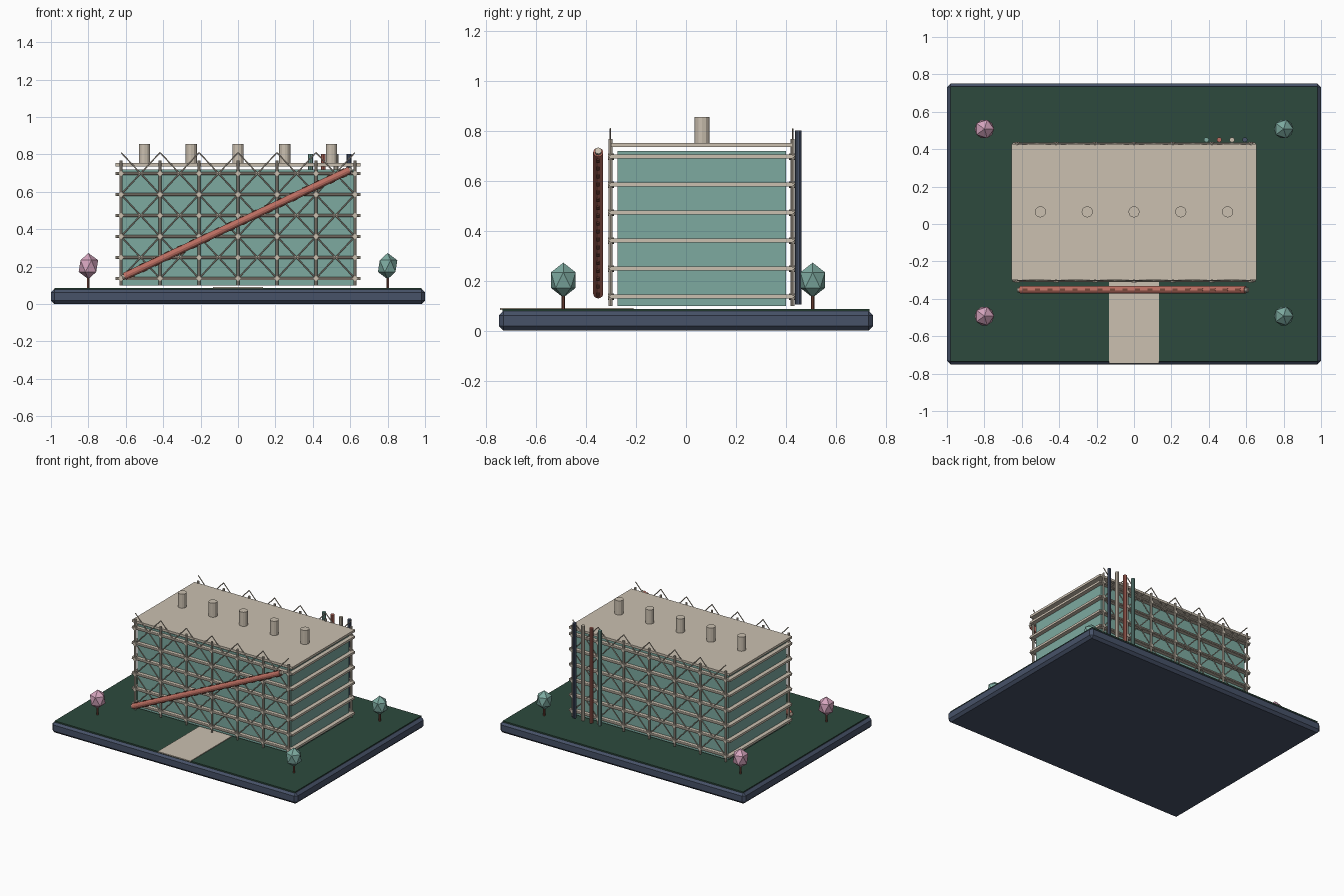
import bpy, bmesh, math
from mathutils import Vector, Matrix

if "Cube" in bpy.data.objects:
    bpy.data.objects.remove(bpy.data.objects["Cube"])


def material(name, hex_code):
    def lin(v):
        v /= 255
        return v / 12.92 if v < 0.04045 else ((v + 0.055) / 1.055) ** 2.4
    m = bpy.data.materials.new(name)
    m.diffuse_color = [lin(int(hex_code[i:i + 2], 16)) for i in (0, 2, 4)] + [1]
    m.use_nodes = True
    m.node_tree.nodes["Principled BSDF"].inputs["Base Color"].default_value = m.diffuse_color
    return m


BEIGE = material("beige", "CBC0B0")
TEAL = material("teal", "7DAAA0")
RED = material("terracotta", "BC6F62")
NAVY = material("navy", "475268")
GREEN = material("dark green", "2D4A3D")
PINK = material("pink", "D6A5BE")
BROWN = material("brown", "7C4A3C")


def finish(name, bm, mat, smooth=False):
    me = bpy.data.meshes.new(name)
    bm.to_mesh(me)
    bm.free()
    me.materials.append(mat)
    ob = bpy.data.objects.new(name, me)
    bpy.context.collection.objects.link(ob)
    return ob


def add_box(bm, lo, hi):
    lo, hi = Vector(lo), Vector(hi)
    bmesh.ops.create_cube(bm, size=1, matrix=Matrix.Translation((lo + hi) / 2)
                          @ Matrix.Diagonal((*(hi - lo), 1)))


def add_rod(bm, a, b, r, sides=8):
    a, b = Vector(a), Vector(b)
    d = b - a
    rot = d.to_track_quat('Z', 'Y').to_matrix().to_4x4()
    bmesh.ops.create_cone(bm, cap_ends=True, segments=sides, radius1=r, radius2=r,
                          depth=d.length, matrix=Matrix.Translation((a + b) / 2) @ rot)


def box(name, lo, hi, mat, bevel=0):
    bm = bmesh.new()
    add_box(bm, lo, hi)
    if bevel:
        bmesh.ops.bevel(bm, geom=bm.edges[:], offset=bevel, segments=1, affect='EDGES')
    return finish(name, bm, mat)


def rods(name, items, mat, sides=8):
    bm = bmesh.new()
    for a, b, r in items:
        add_rod(bm, a, b, r, sides)
    return finish(name, bm, mat)


# Ground: chamfered slab, lawn and entrance path
box("base_slab", (-1, -0.75, 0), (1, 0.75, 0.08), NAVY, 0.018)
box("lawn", (-0.98, -0.735, 0.07), (0.98, 0.735, 0.087), GREEN)
box("entrance_path", (-0.133, -0.745, 0.084), (0.133, -0.21, 0.092), BEIGE)

# Building: glazed core, floor slabs, roof
FLOORS = [0.137 + 0.1122 * i for i in range(6)]
box("glass_core", (-0.625, -0.275, 0.10), (0.625, 0.40, 0.72), TEAL)
bm = bmesh.new()
for z in FLOORS:
    add_box(bm, (-0.655, -0.30, z - 0.008), (0.655, 0.425, z + 0.008))
finish("floor_slabs", bm, BEIGE)
box("roof_slab", (-0.655, -0.30, 0.736), (0.655, 0.428, 0.753), BEIGE)

# Exposed frame on the front and back facades
COLS = [-0.625 + 1.25 / 6 * i for i in range(7)]
for side, y, out in (("front", -0.303, -1), ("back", 0.428, 1)):
    rods(side + "_columns", [((x, y, 0.10), (x, y, 0.768), 0.008) for x in COLS], BEIGE)
    rods(side + "_beams", [((-0.65, y, z), (0.65, y, z), 0.007) for z in FLOORS], BEIGE)
    rods(side + "_joints", [((x, y - out * 0.015, z), (x, y + out * 0.01, z), 0.013)
                            for x in COLS for z in FLOORS], BEIGE)
    # cross braces, each spanning two floors, the top row rising past the roof
    braces = []
    for x0, x1 in zip(COLS, COLS[1:]):
        for k in range(3):
            z0 = FLOORS[0] + 0.2244 * k
            z1 = z0 + 0.2244
            braces += [((x0, y, z0), (x1, y, z1), 0.0035), ((x0, y, z1), (x1, y, z0), 0.0035)]
    rods(side + "_cross_braces", braces, BEIGE, 6)

# Sloping escalator tube with end collars and a row of step plates
P, Q = Vector((-0.607, -0.352, 0.148)), Vector((0.597, -0.352, 0.716))
D = (Q - P).normalized()
rods("escalator_tube", [(P, Q, 0.02)], RED, 12)
rods("escalator_ends", [(P - D * 0.014, P + D * 0.01, 0.014),
                        (Q - D * 0.01, Q + D * 0.014, 0.014)], BEIGE, 10)
bm = bmesh.new()
slope = Matrix.Rotation(-math.atan2(D.z, D.x), 4, 'Y')
for i in range(18):
    c = P.lerp(Q, (i + 0.5) / 18)
    bmesh.ops.create_cube(bm, size=1, matrix=Matrix.Translation(c) @ slope
                          @ Matrix.Diagonal((0.028, 0.012, 0.046, 1)))
finish("escalator_steps", bm, BROWN)

# Roof vents
rods("roof_vents", [((x, 0.065, 0.745), (x, 0.065, 0.857), 0.03)
                    for x in (-0.5, -0.25, 0, 0.25, 0.5)], BEIGE, 12)

# Coloured service pipes on the back
for name, x, mat in (("teal", 0.387, TEAL), ("red", 0.456, RED),
                     ("beige", 0.524, BEIGE), ("navy", 0.593, NAVY)):
    rods(name + "_service_pipe", [((x, 0.45, 0.105), (x, 0.45, 0.803), 0.0135)], mat, 10)

# Trees: faceted crowns on thin trunks
for x, mat in ((-0.8, PINK), (0.8, TEAL)):
    for y in (-0.492, 0.508):
        rods("tree_trunk", [((x, y, 0.08), (x, y, 0.16), 0.007)], BROWN, 6)
        bm = bmesh.new()
        bmesh.ops.create_icosphere(bm, subdivisions=1, radius=1,
                                   matrix=Matrix.Translation((x, y, 0.203))
                                   @ Matrix.Diagonal((0.058, 0.058, 0.07, 1)))
        finish("tree_crown", bm, mat)
